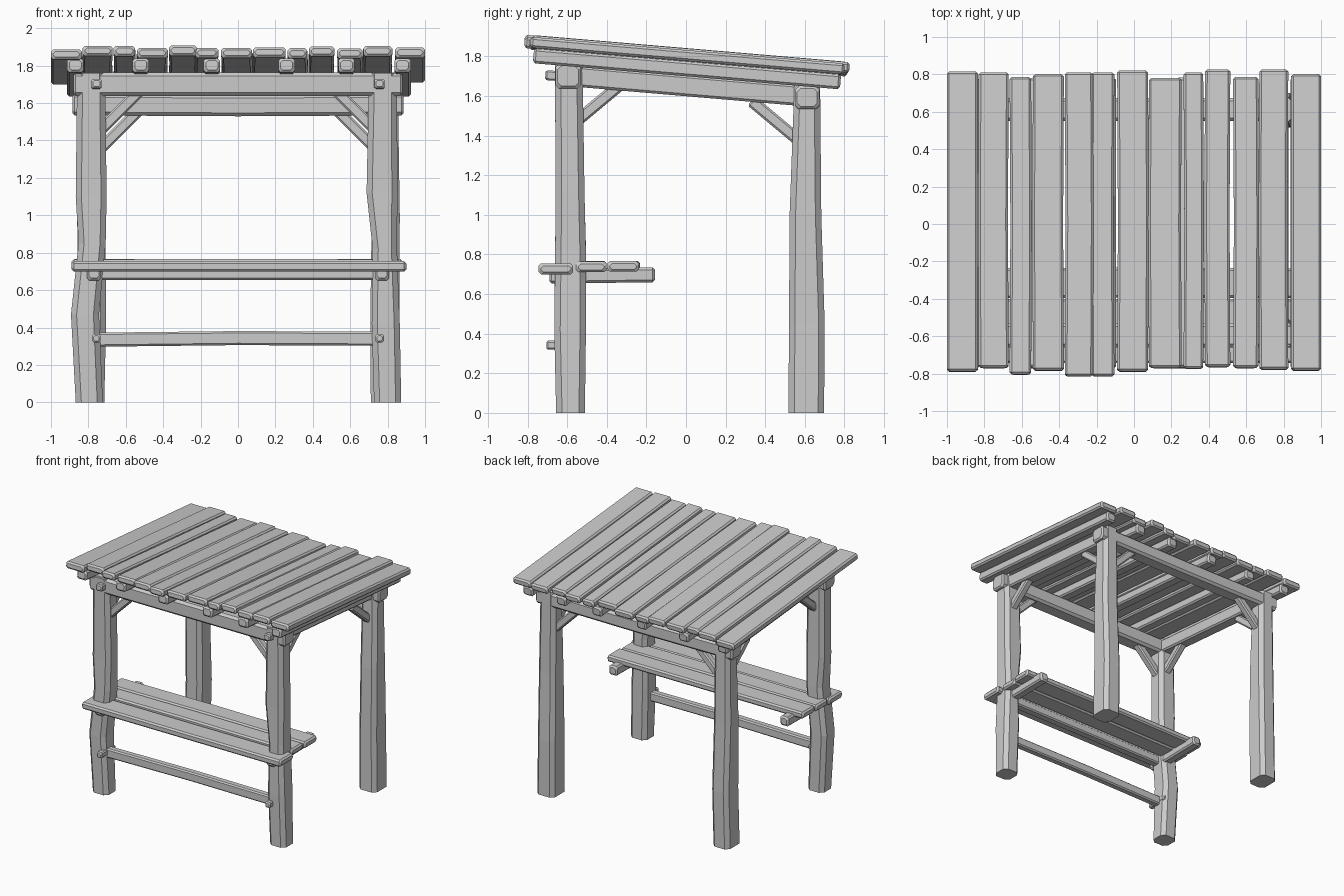
import bpy, bmesh
from mathutils import Vector

if "Cube" in bpy.data.objects:
    bpy.data.objects.remove(bpy.data.objects["Cube"])

wood = bpy.data.materials.new("grey wood")
wood.diffuse_color = (0.6, 0.6, 0.6, 1)
wood.use_nodes = True
wood.node_tree.nodes["Principled BSDF"].inputs["Base Color"].default_value = wood.diffuse_color
SLOPE = -0.085                      # roof falls towards the back
X, Y, Z = Vector((1, 0, 0)), Vector((0, 1, 0)), Vector((0, 0, 1))


def loft(name, rings, side, up, c, flat_ends=False):
    """Chamfered timber through rings of (centre, width, height)."""
    rings = [(Vector(p), w, h) for p, w, h in rings]
    if not flat_ends:               # small chamfer round both ends
        e = min(c, 0.012)
        for i, j in ((0, 1), (-1, -2)):
            p, w, h = rings[i]
            d = (rings[j][0] - p).normalized()
            end = (p.copy(), w - 2 * e, h - 2 * e)
            rings[i] = (p + d * e, w, h)
            rings = [end] + rings if i == 0 else rings + [end]
    bm = bmesh.new()
    loops = []
    for p, w, h in rings:
        a, b = w / 2, h / 2
        prof = [(a - c, -b), (a, c - b), (a, b - c), (a - c, b),
                (c - a, b), (-a, b - c), (-a, c - b), (c - a, -b)]
        loops.append([bm.verts.new(p + side * u + up * v) for u, v in prof])
    for r, s in zip(loops, loops[1:]):
        for k in range(8):
            m = (k + 1) % 8
            bm.faces.new((r[k], r[m], s[m], s[k]))
    bm.faces.new(loops[0][::-1])
    bm.faces.new(loops[-1])
    bmesh.ops.recalc_face_normals(bm, faces=bm.faces)
    me = bpy.data.meshes.new(name)
    bm.to_mesh(me)
    bm.free()
    me.materials.append(wood)
    ob = bpy.data.objects.new(name, me)
    bpy.context.collection.objects.link(ob)
    return ob


def beam(name, a, b, w, h, c=0.012, bow=(0, 0, 0)):
    """Timber from a to b; w is sideways, h is upward; bow shifts the middle."""
    a, b = Vector(a), Vector(b)
    d = (b - a).normalized()
    side = d.cross(Z).normalized()
    up = side.cross(d)
    mid = (a + b) / 2 + Vector(bow)
    return loft(name, [(a, w, h), (mid, w, h), (b, w, h)], side, up, c)


# Posts: hand-hewn, slightly crooked (x, y, width, depth, z)
posts = {
    "front_left_post": [(-.795, -.583, .145, .145, 0), (-.818, -.585, .15, .16, .47),
                        (-.78, -.583, .145, .155, .85), (-.785, -.585, .165, .145, 1.1),
                        (-.785, -.592, .15, .14, 1.76)],
    "front_right_post": [(.80, -.583, .145, .145, 0), (.79, -.585, .15, .16, .42),
                         (.785, -.583, .13, .155, .82), (.77, -.585, .165, .145, 1.12),
                         (.775, -.592, .15, .14, 1.76)],
    "back_left_post": [(-.79, .607, .15, .18, 0), (-.78, .61, .15, .18, .45),
                       (-.785, .603, .15, .16, 1.0), (-.785, .612, .14, .13, 1.66)],
    "back_right_post": [(.79, .607, .16, .18, 0), (.785, .61, .155, .18, .45),
                        (.79, .603, .15, .16, 1.0), (.785, .612, .14, .13, 1.66)],
}
for name, rows in posts.items():
    loft(name, [((x, y, z), w, d) for x, y, w, d, z in rows], X, Y, .03, True)

# Front and back cross beams, through the posts
beam("front_cross_beam", (-.88, -.595, 1.7), (.88, -.595, 1.7), .13, .125, .018)
beam("back_cross_beam", (-.885, .612, 1.592), (.885, .612, 1.592), .125, .115, .018, (0, 0, -.005))

for s, tag in ((-1, "left"), (1, "right")):
    # Side beams with tenons showing at the front
    beam(tag + "_side_beam", (s * .775, -.57, 1.7), (s * .775, .6, 1.6), .1, .105)
    beam(tag + "_beam_tenon", (s * .757, -.71, 1.705), (s * .757, -.5, 1.69), .055, .05, .008)
    beam(tag + "_stretcher_peg", (s * .757, -.705, .342), (s * .757, -.52, .342), .045, .045, .008)
    # Knee braces in both directions at every post
    for y, t, z, end in ((-.59, 1, 1.64, "front"), (.61, -1, 1.54, "back")):
        beam(f"{end}_{tag}_cross_brace", (s * .755, y, z - .205), (s * .515, y, z + .035),
             .06, .06, .01)
        yi = y + t * .04
        beam(f"{end}_{tag}_side_brace", (s * .775, yi, z - .165), (s * .775, yi + t * .24, z + .035),
             .06, .06, .01)
    # Counter bearers
    beam(tag + "_counter_bearer", (s * .77, -.69, .69), (s * .77, -.157, .697), .075, .075)

# Low stretcher and counter rail
beam("low_stretcher", (-.75, -.6, .335), (.75, -.6, .34), .06, .075, .01, (0, 0, .006))
beam("counter_rail", (-.76, -.6, .69), (.76, -.6, .69), .07, .07, .01)

# Counter planks
beam("counter_front_plank", (-.89, -.657, .727), (.9, -.657, .727), .175, .055)
beam("counter_middle_plank", (-.89, -.478, .737), (.87, -.478, .737), .155, .053, .012, (0, 0, .004))
beam("counter_inner_plank", (-.885, -.317, .739), (.88, -.317, .739), .16, .053, .012, (0, .004, .002))

# Rafters
for i, x in enumerate((-.87, -.52, -.14, .26, .58, .88)):
    z = 1.737
    beam(f"rafter_{i + 1}", (x, -.77, z - SLOPE * .77), (x, .78, z + SLOPE * .78), .088, .075)

# Roof planks: x range, y range, lift
planks = [(-1, -.835, -.79, .815, -.012), (-.83, -.67, -.77, .81, .008),
          (-.665, -.55, -.805, .785, .004), (-.54, -.375, -.785, .8, -.004),
          (-.37, -.22, -.815, .81, .006), (-.228, -.105, -.815, .81, -.006),
          (-.09, .075, -.79, .82, -.004), (.08, .255, -.77, .78, 0),
          (.265, .37, -.775, .81, -.005), (.38, .515, -.765, .825, .006),
          (.53, .665, -.77, .785, -.005), (.67, .825, -.78, .825, .006),
          (.84, 1, -.785, .8, -.002)]
for i, (x0, x1, y0, y1, dz) in enumerate(planks):
    x, z = (x0 + x1) / 2, 1.806 + dz
    bow = 0 if i in (0, 12) else .004 * (-1) ** i
    beam(f"roof_plank_{i + 1}", (x, y0, z + SLOPE * y0), (x, y1, z + SLOPE * y1),
         x1 - x0, .055, .012, (bow, 0, 0))
